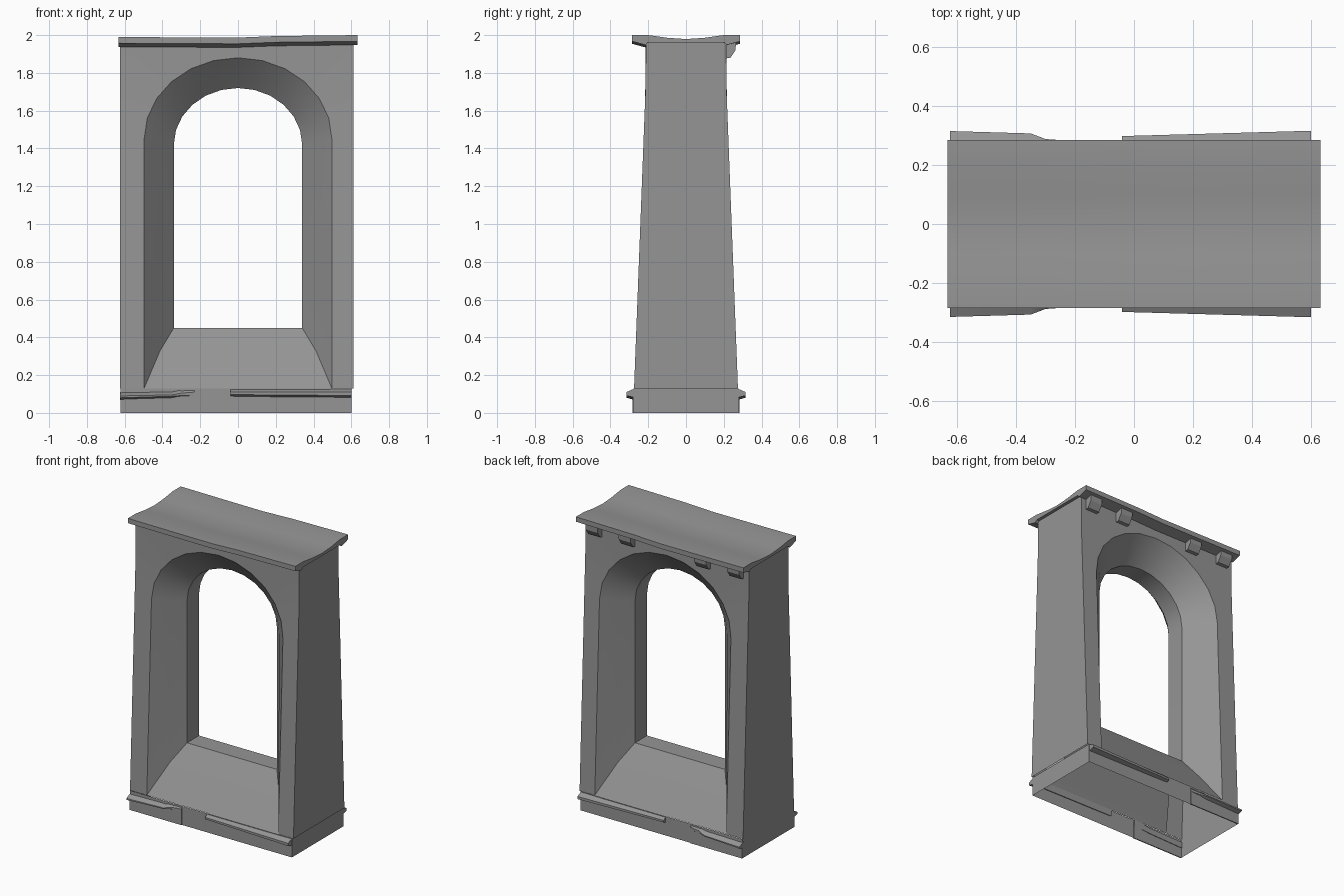
import bpy, bmesh, math

cube = bpy.data.objects.get("Cube")
if cube:
    bpy.data.objects.remove(cube, do_unlink=True)

stone = bpy.data.materials.new("grey_stone")
stone.use_nodes = True
GREY = (0.3, 0.3, 0.3, 1)
stone.diffuse_color = GREY
bsdf = next(n for n in stone.node_tree.nodes if n.type == 'BSDF_PRINCIPLED')
bsdf.inputs["Base Color"].default_value = GREY


def finish(name, bm, smooth=False):
    bmesh.ops.recalc_face_normals(bm, faces=bm.faces)
    mesh = bpy.data.meshes.new(name)
    bm.to_mesh(mesh)
    bm.free()
    ob = bpy.data.objects.new(name, mesh)
    bpy.context.collection.objects.link(ob)
    mesh.materials.append(stone)
    if smooth:
        bpy.ops.object.select_all(action='DESELECT')
        ob.select_set(True)
        bpy.context.view_layer.objects.active = ob
        bpy.ops.object.shade_smooth_by_angle(angle=math.radians(30))
    return ob


def loft(name, sections, smooth=False):
    """Skin closed sections of equal length and cap both ends."""
    bm = bmesh.new()
    rows = [[bm.verts.new(p) for p in s] for s in sections]
    n = len(rows[0])
    for a, b in zip(rows, rows[1:]):
        for i in range(n):
            j = (i + 1) % n
            bm.faces.new((a[i], a[j], b[j], b[i]))
    bm.faces.new(rows[0])
    bm.faces.new(rows[-1])
    return finish(name, bm, smooth)


SPRING, TOP, FOOT, STEPS = 1.45, 1.962, 0.13, 12


def face_y(z):
    """Half depth of the tapering wall at a height."""
    t = min(max((z - FOOT) / (1.75 - FOOT), 0), 1)
    return 0.275 - 0.062 * t


def arch(half, spring, rise, foot):
    pts = [(half, foot)]
    for i in range(STEPS + 1):
        a = math.pi * i / STEPS
        pts.append((half * math.cos(a), spring + rise * math.sin(a)))
    return pts + [(-half, foot)]


def frame():
    pts = [(0.612, FOOT)]
    for i in range(STEPS + 1):
        a = math.pi * i / STEPS
        c, s = math.cos(a), math.sin(a)
        m = max(abs(c), abs(s))
        pts.append((0.618 * c / m - 0.006, SPRING + (TOP - SPRING) * s / m))
    return pts + [(-0.624, FOOT)]


# Tapered wall with a splayed arched opening and sloping sills
outline = [(x, face_y(z), z) for x, z in frame()]
outer = [(x, face_y(z), z) for x, z in arch(0.497, SPRING, 0.43, FOOT)]
cove = [(x, 0.145, z) for x, z in arch(0.412, 1.44, 0.37, 0.33)]
inner = [(x, 0.065, z) for x, z in arch(0.34, 1.42, 0.30, 0.45)]
half_rings = [outline, outer, cove, inner]
rings = [[(x, -y, z) for x, y, z in r] for r in half_rings] + half_rings[::-1]

bm = bmesh.new()
rows = [[bm.verts.new(p) for p in r] for r in rings]
for k, a in enumerate(rows):
    b = rows[(k + 1) % len(rows)]
    for i in range(len(a) - 1):
        bm.faces.new((a[i], a[i + 1], b[i + 1], b[i]))
for a, b in zip(rows[1:-2], rows[2:-1]):
    bm.faces.new((a[-1], a[0], b[0], b[-1]))
finish("arched_wall", bm, True)

# Base band, open underneath
bm = bmesh.new()
corners = [(-0.622, -0.278), (0.602, -0.278), (0.602, 0.278), (-0.622, 0.278)]
low = [bm.verts.new((x, y, 0)) for x, y in corners]
high = [bm.verts.new((x, y, FOOT)) for x, y in corners]
for i in range(4):
    j = (i + 1) % 4
    bm.faces.new((low[i], low[j], high[j], high[i]))
finish("base_band", bm)


# Broken ledges along the base, the same on front and back
def ledge_section(x, side, reach, bottom, top):
    profile = [(0.27, bottom), (reach, bottom + 0.012), (reach, top - 0.02), (0.27, top)]
    return [(x, side * y, z) for y, z in profile]


for side, label in ((-1, "front"), (1, "back")):
    loft(label + "_long_ledge", [
        ledge_section(-0.04, side, 0.298, 0.085, 0.13),
        ledge_section(0.6, side, 0.316, 0.08, 0.13)])
    loft(label + "_short_ledge", [
        ledge_section(-0.624, side, 0.315, 0.068, 0.11),
        ledge_section(-0.35, side, 0.307, 0.076, 0.115),
        ledge_section(-0.30, side, 0.288, 0.08, 0.125),
        ledge_section(-0.23, side, 0.283, 0.08, 0.13)], True)
    loft(label + "_base_plate", [
        [(x, side * 0.276, 0), (x, side * 0.283, 0),
         (x, side * 0.283, 0.1), (x, side * 0.276, 0.1)]
        for x in (-0.622, -0.23)])

# Sagging cap slab
half_cap = [(0.2, 1.962), (0.215, 1.948), (0.285, 1.967), (0.285, 2.0),
            (0.2, 2.0), (0.1, 1.986)]
cap = half_cap + [(0, 1.979)] + [(-y, z) for y, z in half_cap[::-1]]
sag = [(-0.633, -0.01), (-0.3, -0.012), (0, -0.013), (0.2, -0.005), (0.633, 0)]
loft("cap_slab", [[(x, y, z + dz) for y, z in cap] for x, dz in sag], True)

# Corbels under the back of the cap
corbel = [(0.2, 1.965), (0.265, 1.965), (0.262, 1.92), (0.235, 1.88), (0.2, 1.875)]
for i, x in enumerate((-0.54, -0.29, 0.28, 0.53)):
    loft("corbel_%d" % (i + 1),
         [[(x + dx, y, z) for y, z in corbel] for dx in (-0.045, 0.045)])
